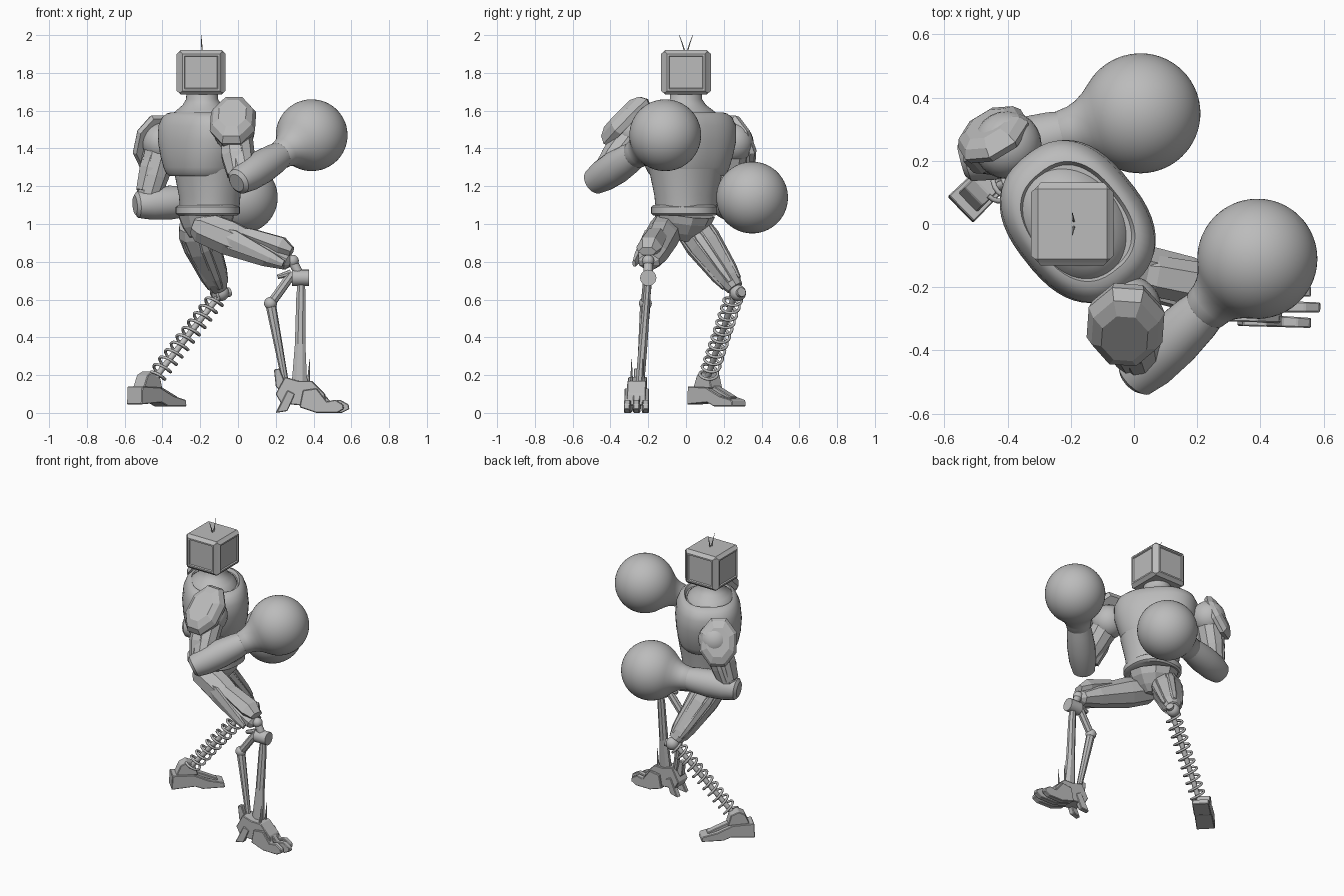
import bpy, bmesh, math
from mathutils import Vector as V

if "Cube" in bpy.data.objects:
    bpy.data.objects.remove(bpy.data.objects["Cube"], do_unlink=True)

grey = bpy.data.materials.new("plain_grey")
grey.use_nodes = True
grey.diffuse_color = (0.5, 0.5, 0.5, 1)
grey.node_tree.nodes["Principled BSDF"].inputs["Base Color"].default_value = (0.5, 0.5, 0.5, 1)
UP = V((0, 0, 1))
TAU = 2 * math.pi


def finish(name, bm, smooth=None, bevel=0):
    bmesh.ops.recalc_face_normals(bm, faces=bm.faces)
    me = bpy.data.meshes.new(name)
    bm.to_mesh(me)
    bm.free()
    me.materials.append(grey)
    ob = bpy.data.objects.new(name, me)
    bpy.context.collection.objects.link(ob)
    if bevel:
        m = ob.modifiers.new("bevel", "BEVEL")
        m.width, m.segments = bevel, 1
    if smooth:
        bpy.ops.object.select_all(action="DESELECT")
        ob.select_set(True)
        bpy.context.view_layer.objects.active = ob
        bpy.ops.object.shade_smooth_by_angle(angle=math.radians(smooth))
    return ob


def loft(name, p0, p1, rings, sides=8, hint=(0, 0, 1), power=2, smooth=None):
    """Skin rings (fraction along axis, half size along hint, half size across)."""
    p0, p1 = V(p0), V(p1)
    w = (p1 - p0).normalized()
    u = V(hint) - w * w.dot(V(hint))
    u.normalize()
    v = w.cross(u)
    bm, loops = bmesh.new(), []
    for t, a, b in rings:
        loop = []
        for i in range(sides):
            ang = TAU * (i + 0.5) / sides
            c, s = math.cos(ang), math.sin(ang)
            c = math.copysign(abs(c) ** (2 / power), c)
            s = math.copysign(abs(s) ** (2 / power), s)
            loop.append(bm.verts.new(p0.lerp(p1, t) + u * a * c + v * b * s))
        loops.append(loop)
    for lo, hi in zip(loops, loops[1:]):
        for i in range(sides):
            j = (i + 1) % sides
            bm.faces.new((lo[i], lo[j], hi[j], hi[i]))
    bm.faces.new(loops[0])
    bm.faces.new(loops[-1])
    return finish(name, bm, smooth)


def rod(name, p0, p1, r0, r1, sides=12, smooth=40):
    return loft(name, p0, p1, [(0, r0, r0), (1, r1, r1)], sides, (0.3, 1, 0.2), smooth=smooth)


def ball(name, centre, r):
    bm = bmesh.new()
    bmesh.ops.create_uvsphere(bm, u_segments=24, v_segments=14, radius=r)
    bmesh.ops.translate(bm, vec=centre, verts=bm.verts)
    return finish(name, bm, 60)


def prism(name, profile, origin, forward, width, tip=1.0):
    """Extrude a (forward, up) profile sideways; tip narrows the front end."""
    f = V(forward).normalized()
    side, o = UP.cross(f), V(origin)
    far = max(p[0] for p in profile)
    near = min(p[0] for p in profile)
    bm, loops = bmesh.new(), []
    for sgn in (-1, 1):
        loops.append([bm.verts.new(o + f * x + UP * z + side * sgn * width / 2
                      * (1 + (tip - 1) * (x - near) / (far - near))) for x, z in profile])
    a, b = loops
    for i in range(len(a)):
        j = (i + 1) % len(a)
        bm.faces.new((a[i], a[j], b[j], b[i]))
    bm.faces.new(a)
    bm.faces.new(b)
    return finish(name, bm, bevel=0.004)


# Head: boxy screen with a raised, sloped frame on every side
bm = bmesh.new()
bmesh.ops.create_cube(bm, size=1)
bmesh.ops.scale(bm, vec=(0.238, 0.242, 0.235), verts=bm.verts)
bmesh.ops.bevel(bm, geom=bm.edges[:], offset=0.01, segments=1, affect="EDGES")
bm.normal_update()
for f in [f for f in bm.faces if f.calc_area() > 0.03 and abs(f.normal.z) < 0.1]:
    bmesh.ops.inset_region(bm, faces=[f], thickness=0.014, depth=0.011)
    bmesh.ops.inset_region(bm, faces=[f], thickness=0.014, depth=0)
    bmesh.ops.inset_region(bm, faces=[f], thickness=0.006, depth=-0.008)
bmesh.ops.translate(bm, vec=(-0.195, 0, 1.803), verts=bm.verts)
finish("head", bm)
for s in (-1, 1):
    rod("antenna", (-0.19, 0.006 * s, 1.91), (-0.192, 0.018 * s, 1.95), 0.004, 0.003, 6)
    rod("antenna_tip", (-0.192, 0.018 * s, 1.95), (-0.195, 0.036 * s, 2), 0.003, 0.001, 6)

# Torso, twisted toward its own front
chest_dir = (0.78, 0.62, 0)


def body(name, centre, rings, power=2.0, hint=chest_dir):
    lo = V(centre)
    return loft(name, lo, lo + UP, rings, 48, hint, power, 35)


body("neck", (-0.19, 0, 0), [(1.54, .16, .2), (1.58, .145, .185), (1.605, .12, .15),
                             (1.63, .098, .11), (1.66, .083, .088), (1.71, .08, .085)])
body("chest", (-0.178, 0.008, 0), [(1.255, .165, .19), (1.27, .18, .205), (1.3, .19, .22),
     (1.36, .202, .24), (1.44, .208, .262), (1.52, .2, .265), (1.565, .182, .245),
     (1.585, .165, .215), (1.59, .15, .195), (1.57, .14, .185)], 2.5)
body("waist", (-0.15, 0, 0), [(1.06, .145, .16), (1.15, .15, .17), (1.29, .175, .2)], 2.2)
body("belt", (-0.16, -0.01, 0), [(1.045, .155, .165), (1.055, .17, .175), (1.09, .17, .175),
                                 (1.1, .155, .165)], 2.4, (1, 0, 0))
loft("pelvis", (-0.19, -0.03, 0.92), (-0.17, -0.01, 1.06),
     [(0, .07, .07), (.3, .11, .11), (.7, .145, .15), (1, .155, .165)], 10, (1, 0, 0))

# Arms: shoulder, elbow and glove positions
arms = [
    ("near", (-0.02, -0.27, 1.49), (0.035, -0.455, 1.245), (0.39, -0.11, 1.47)),
    ("far", (-0.4, 0.25, 1.43), (-0.485, 0.215, 1.105), (0.02, 0.35, 1.14)),
]
R = 0.19
for side, shoulder, elbow, glove in arms:
    ball(side + "_shoulder", shoulder, 0.108)
    loft(side + "_upper_arm", shoulder, elbow,
         [(0, .07, .07), (.2, .09, .085), (.55, .08, .08), (.85, .065, .065), (1, .05, .05)],
         10, (1, 0.2, 0))
    loft(side + "_forearm", elbow, glove,
         [(-.12, .05, .05), (-.09, .07, .07), (.05, .085, .085), (.25, .09, .088),
          (.45, .08, .08), (.6, .066, .066)], 24, smooth=35)
    axis = (V(glove) - V(elbow)).normalized()
    neck = [(-.26, .07), (-.25, .076), (-.22, .08), (-.19, .091), (-.16, .111)]
    dome = [(-R * math.cos(a), R * math.sin(a)) for a in
            [0.8 + (math.pi - 0.81) * i / 22 for i in range(23)]]
    loft(side + "_glove", glove, V(glove) + axis, [(d, r, r) for d, r in neck + dome], 48, smooth=45)

# Shoulder guards: eight-sided domed plates
guards = [("near", (-0.025, -0.295, 1.52), (-0.05, -0.7, 0.68), .178, .13, .095),
          ("far", (-0.435, 0.265, 1.425), (-0.45, 0.75, 0.35), .165, .125, .065)]
for side, c, n, a, b, h in guards:
    n = V(n).normalized()
    loft(side + "_shoulder_guard", c, V(c) + n * h,
         [(0, a * .92, b * .92), (.35, a, b), (.75, a * .88, b * .86), (1, a * .6, b * .6)], 8)
loft("near_arm_cuff", (-0.02, -0.35, 1.42), (0.0, -0.43, 1.26),
     [(0, .075, .07), (.4, .08, .075), (1, .06, .055)], 8, (1, 0, 0))
loft("far_arm_cuff", (-0.43, 0.24, 1.37), (-0.485, 0.22, 1.17),
     [(0, .07, .075), (.4, .075, .08), (1, .06, .065)], 8, (1, 0, 0))

# Near leg: thigh and armour
hip, knee = V((-0.19, -0.1, 0.985)), V((0.28, -0.2, 0.79))
loft("near_thigh", hip, knee, [(-.08, .06, .06), (0, .09, .09), (.3, .098, .09),
                               (.75, .072, .08), (.96, .045, .06), (1, .02, .03)], 8)
loft("near_thigh_guard", (-0.01, -0.15, 0.965), (0.285, -0.205, 0.855),
     [(0, .02, .04), (.25, .045, .065), (.8, .062, .07), (1, .025, .05)], 6)
loft("near_thigh_side_plate", (-0.1, -0.185, 0.95), (0.24, -0.275, 0.79),
     [(0, .035, .012), (.2, .06, .02), (.8, .035, .02), (1, .02, .01)], 6)
ball("near_knee", (0.29, -0.2, 0.805), 0.032)
rod("near_knee_link", (0.29, -0.2, 0.8), (0.33, -0.2, 0.72), 0.025, 0.025)
rod("near_knee_barrel", (0.285, -0.2, 0.715), (0.375, -0.2, 0.715), 0.043, 0.043, 20)

# Near shin: straight front strut and bent rear strut
loft("front_strut", (0.335, -0.2, 0.7), (0.325, -0.245, 0.14),
     [(0, .02, .02), (.15, .027, .02), (.6, .03, .025), (1, .045, .025)], 8, (1, 0, 0))
rod("rear_strut_top", (0.29, -0.2, 0.74), (0.175, -0.215, 0.58), 0.025, 0.025, 8)
ball("rear_strut_joint", (0.172, -0.215, 0.58), 0.034)
rod("rear_strut_bottom", (0.172, -0.215, 0.58), (0.255, -0.245, 0.14), 0.028, 0.017, 8)
rod("strut_brace", (0.28, -0.2, 0.74), (0.21, -0.205, 0.72), 0.02, 0.012, 8)

# Near foot: claw with splayed toes
ankle = V((0.3, -0.258, 0))
prism("near_foot", [(-.07, .05), (-.1, .1), (-.05, .19), (.02, .17), (.09, .17), (.16, .1),
                    (.17, .04), (.03, .04)], ankle, (1, -.03, 0), .1)
toe = [(.03, .03), (.05, .12), (.13, .13), (.19, .06), (.24, .07), (.285, .045),
       (.29, .02), (.25, 0), (.13, 0)]
for k in (-1, 0, 1):
    prism("toe", [(x * (1 - .1 * abs(k)), z) for x, z in toe], ankle + V((0, .042 * k, 0)),
          (1, .03 * k - .02, 0), .042, .75)
for k in (-1, 1):
    prism("heel_claw", [(-.1, 0), (-.04, .12), (.0, .1), (-.04, .01)],
          ankle + V((0, .035 * k, 0)), (1, -.12 * k, 0), .035)
    rod("ankle_spike", ankle + V((.07, .03 * k, .13)), ankle + V((.08, .03 * k, .285)), .01, .001, 6)
prism("heel_spur", [(-.06, .1), (-.1, .14), (-.11, .23), (-.08, .235), (-.05, .16)], ankle, (1, 0, 0), .035)

# Far leg: thigh with long ridged plates
hip, knee = V((-0.228, 0.035, 0.98)), V((-0.1, 0.26, 0.66))
loft("far_thigh", hip, knee, [(-.08, .08, .08), (.05, .1, .095), (.3, .1, .095),
                              (.85, .068, .062), (1, .045, .045)], 10, (1, 0, 0))
axis = (knee - hip).normalized()
u = (V((1, 0, 0)) - axis * axis.x).normalized()
v = axis.cross(u)
for i in range(5):
    out = u * math.cos(TAU * i / 5) + v * math.sin(TAU * i / 5)
    loft("far_thigh_ridge", hip + axis * .03 + out * .09, knee - axis * .03 + out * .055,
         [(0, .008, .02), (.2, .02, .035), (.8, .016, .026), (1, .006, .015)], 6, out)
ball("far_knee", (-0.09, 0.275, 0.635), 0.043)
rod("far_knee_pin", (-0.125, 0.25, 0.62), (-0.045, 0.295, 0.64), 0.025, 0.025)

# Spring shin: coil around a thin core
top, bottom = V((-0.1, 0.255, 0.62)), V((-0.435, 0.115, 0.19))
rod("spring_core", top, bottom, 0.016, 0.016)
axis = (bottom - top).normalized()
u = axis.orthogonal().normalized()
v = axis.cross(u)
turns, steps = 11, 16
curve = bpy.data.curves.new("spring_coil", "CURVE")
curve.dimensions = "3D"
curve.bevel_depth, curve.bevel_resolution = 0.008, 1
curve.use_fill_caps = True
line = curve.splines.new("POLY")
line.points.add(turns * steps)
for i, p in enumerate(line.points):
    a = TAU * i / steps
    q = top.lerp(bottom, i / (turns * steps)) + (u * math.cos(a) + v * math.sin(a)) * 0.046
    p.co = (*q, 1)
coil = bpy.data.objects.new("spring_coil", curve)
bpy.context.collection.objects.link(coil)
curve.materials.append(grey)
bpy.ops.object.select_all(action="DESELECT")
coil.select_set(True)
bpy.context.view_layer.objects.active = coil
bpy.ops.object.convert(target="MESH")

# Far foot: wedge boot with ankle block
heel, ahead = (-0.55, 0.045, 0), (0.72, 0.7, 0)
prism("far_foot", [(0, .045), (.005, .14), (.14, .135), (.24, .09), (.335, .068), (.34, .035),
                   (.2, .035), (.15, .055)], heel, ahead, .115, .9)
prism("far_ankle", [(.03, .13), (.06, .2), (.1, .22), (.15, .2), (.17, .13)], heel, ahead, .085)
prism("far_foot_ridge", [(.1, .14), (.15, .15), (.3, .085), (.29, .07)], heel, ahead, .05)
